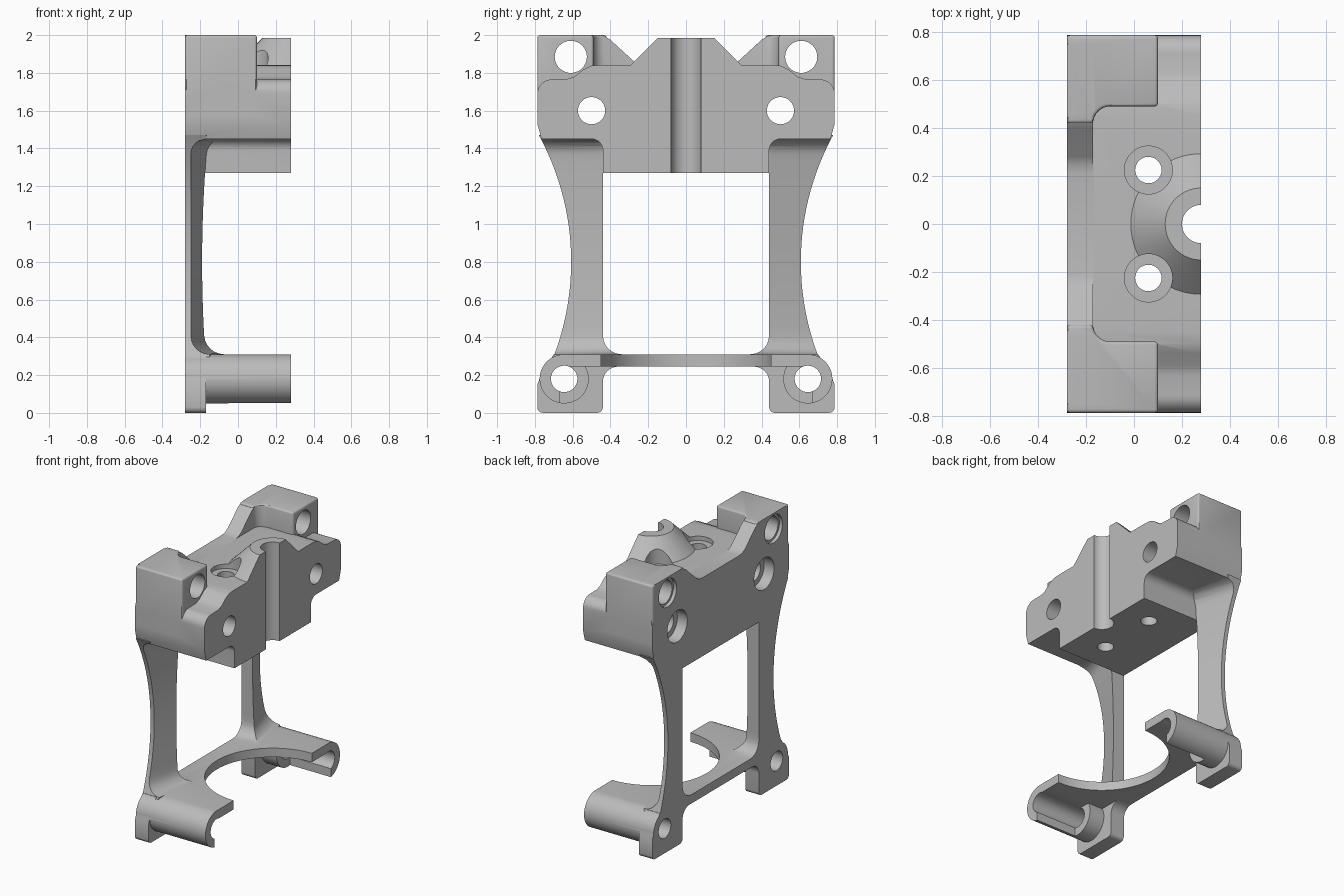
import bpy, bmesh, math

cube = bpy.data.objects.get("Cube")
if cube:
    bpy.data.objects.remove(cube, do_unlink=True)

grey = bpy.data.materials.new("machined grey")
grey.use_nodes = True
colour = (0.5, 0.5, 0.5, 1)
grey.diffuse_color = colour
grey.node_tree.nodes["Principled BSDF"].inputs["Base Color"].default_value = colour

BACK, FRONT, PLATE = -0.28, 0.28, -0.17


def finish(name, bm):
    bmesh.ops.recalc_face_normals(bm, faces=bm.faces)
    mesh = bpy.data.meshes.new(name)
    bm.to_mesh(mesh)
    bm.free()
    mesh.materials.append(grey)
    ob = bpy.data.objects.new(name, mesh)
    bpy.context.collection.objects.link(ob)
    return ob


def loft(name, rings):
    """Closed solid through equal-sized rings of points."""
    bm = bmesh.new()
    rows = [[bm.verts.new(p) for p in ring] for ring in rings]
    n = len(rows[0])
    for a, b in zip(rows, rows[1:]):
        for i in range(n):
            j = (i + 1) % n
            bm.faces.new((a[i], a[j], b[j], b[i]))
    bm.faces.new(rows[0][::-1])
    bm.faces.new(rows[-1])
    return finish(name, bm)


def prism_x(name, yz, a, b):
    return loft(name, [[(x, y, z) for y, z in yz] for x in (a, b)])


def prism_z(name, xy, a, b):
    return loft(name, [[(x, y, z) for x, y in xy] for z in (a, b)])


def arc(cx, cy, r, start, end, n=8):
    angles = [math.radians(start + (end - start) * i / n) for i in range(n + 1)]
    return [(cx + r * math.cos(t), cy + r * math.sin(t)) for t in angles]


def circle(cx, cy, r, n=48):
    return arc(cx, cy, r, 0, 360, n)[:-1]


def both_sides(half):
    return half + [(-y, z) for y, z in reversed(half)]


def apply(ob, mod):
    bpy.context.view_layer.objects.active = ob
    bpy.ops.object.modifier_apply(modifier=mod.name)


def combine(target, other, operation):
    mod = target.modifiers.new("combine", 'BOOLEAN')
    mod.operation, mod.object, mod.solver = operation, other, 'EXACT'
    apply(target, mod)
    bpy.data.objects.remove(other, do_unlink=True)


def soften(ob, width):
    mod = ob.modifiers.new("soften", 'BEVEL')
    mod.width, mod.segments = width, 3
    mod.limit_method, mod.angle_limit = 'ANGLE', math.radians(40)
    apply(ob, mod)
    return ob


# Upper housing with stepped shoulders and a lower middle block
body = prism_x("bracket_body", both_sides(
    [(.44, 1.27)] + arc(.50, 1.39, .06, 180, 90) + [(.765, 1.45), (.787, 1.53)]
    + arc(.712, 1.69, .075, 0, 90)
    + [(.63, 1.767), (.59, 1.78), (.54, 1.82), (.50, 1.838), (.45, 1.842)]), BACK, FRONT)

parts = []

# Conical boss on the housing top, trimmed at the front face
boss = loft("boss", [[(x, y, z) for x, y in circle(FRONT, 0, r, 64)]
                     for z, r in ((1.80, .335), (1.985, .15))])
combine(boss, prism_z("boss_trim", [(FRONT, -1), (1, -1), (1, 1), (FRONT, 1)], 1, 3), 'DIFFERENCE')
parts.append(boss)

# Lower frame: feet joined by a thin bottom bar
parts.append(prism_x("feet", both_sides(
    arc(.36, .165, .08, 90, 0) + arc(.47, .03, .03, 180, 270, 4)
    + arc(.757, .03, .03, -90, 0, 4) + [(.787, .15), (.76, .22), (.70, .31)]), BACK, PLATE))

# Flange with a round cutout
flange = prism_x("flange", both_sides([(.645, .245), (.645, .31)]), BACK, FRONT)
combine(flange, prism_z("flange_cutout", circle(FRONT, 0, .45, 96), -1, 1), 'DIFFERENCE')
parts.append(flange)


def fillet(distance, r):
    d = r - min(max(distance, 0), r)
    return r - math.sqrt(r * r - d * d)


def leg_ring(z, side):
    outer = min(.608 + 1.4 - math.sqrt(1.96 - (z - .8) ** 2), .787)
    low, high = fillet(z - .31, .1), fillet(1.45 - z, .08)
    inner_x = -.19 + .07 * (z - .8) ** 2
    return [(BACK, side * (.44 - low), z), (BACK, side * outer, z),
            (-.25 + low + high, side * outer, z),
            (inner_x + low + high, side * (.44 - low), z)]


heights = [.29, .31, .315, .325, .34, .36, .38, .41]
heights += [.41 + .96 * i / 20 for i in range(1, 21)]
heights += [1.39, 1.41, 1.43, 1.44, 1.45, 1.47]

for s in (1, -1):
    # Waisted leg
    parts.append(loft("leg", [leg_ring(z, s) for z in heights]))
    # Clip arm along the flange edge
    parts.append(prism_x("arm", circle(s * .645, .18, .13), BACK, FRONT))
    # Raised corner block with a curved inner side
    plan = [(BACK, .787), (.10, .787), (.10, .49)] + arc(-.10, .42, .07, 90, 180) + [(BACK, .42)]
    parts.append(soften(prism_z("corner_block", [(x, s * y) for x, y in plan], 1.56, 2.0), .018))
    # Sloping rim of the back plate
    rim = [(.75, 1.56), (.75, 2.0), (.46, 2.0), (.43, 1.994), (.40, 1.975),
           (.28, 1.865), (.25, 1.848), (.21, 1.842), (.21, 1.56)]
    parts.append(prism_x("rim", [(s * y, z) for y, z in rim], BACK, PLATE))

for part in parts:
    combine(body, part, 'UNION')

# Cuts: front groove, then bolt holes, counterbores and clip openings
cuts = [prism_z("groove", circle(FRONT, 0, .08), 1, 3)]
for s in (1, -1):
    for y, z, r, a, b in ((.61, 1.885, .085, -1, 1), (.61, 1.885, .102, -1, -.255),
                          (.50, 1.60, .072, -1, 1), (.50, 1.60, .115, -1, -.20),
                          (.645, .18, .07, -1, 1)):
        cuts.append(prism_x("bolt_hole", circle(s * y, z, r), a, b))
    cuts.append(prism_z("pin_hole", circle(.06, s * .225, .055), 1, 3))
    cuts.append(prism_z("pin_seat", circle(.06, s * .225, .10), 1.81, 3))
    opening = [(.45, .02), (.67, .02), (.67, .18), (.645, .245), (.45, .245)]
    cuts.append(prism_x("clip_opening", [(s * y, z) for y, z in opening], -.05, 1))

for cut in cuts:
    combine(body, cut, 'DIFFERENCE')

bpy.ops.object.select_all(action='DESELECT')
body.select_set(True)
bpy.context.view_layer.objects.active = body
bpy.ops.object.shade_smooth_by_angle(angle=math.radians(30))
